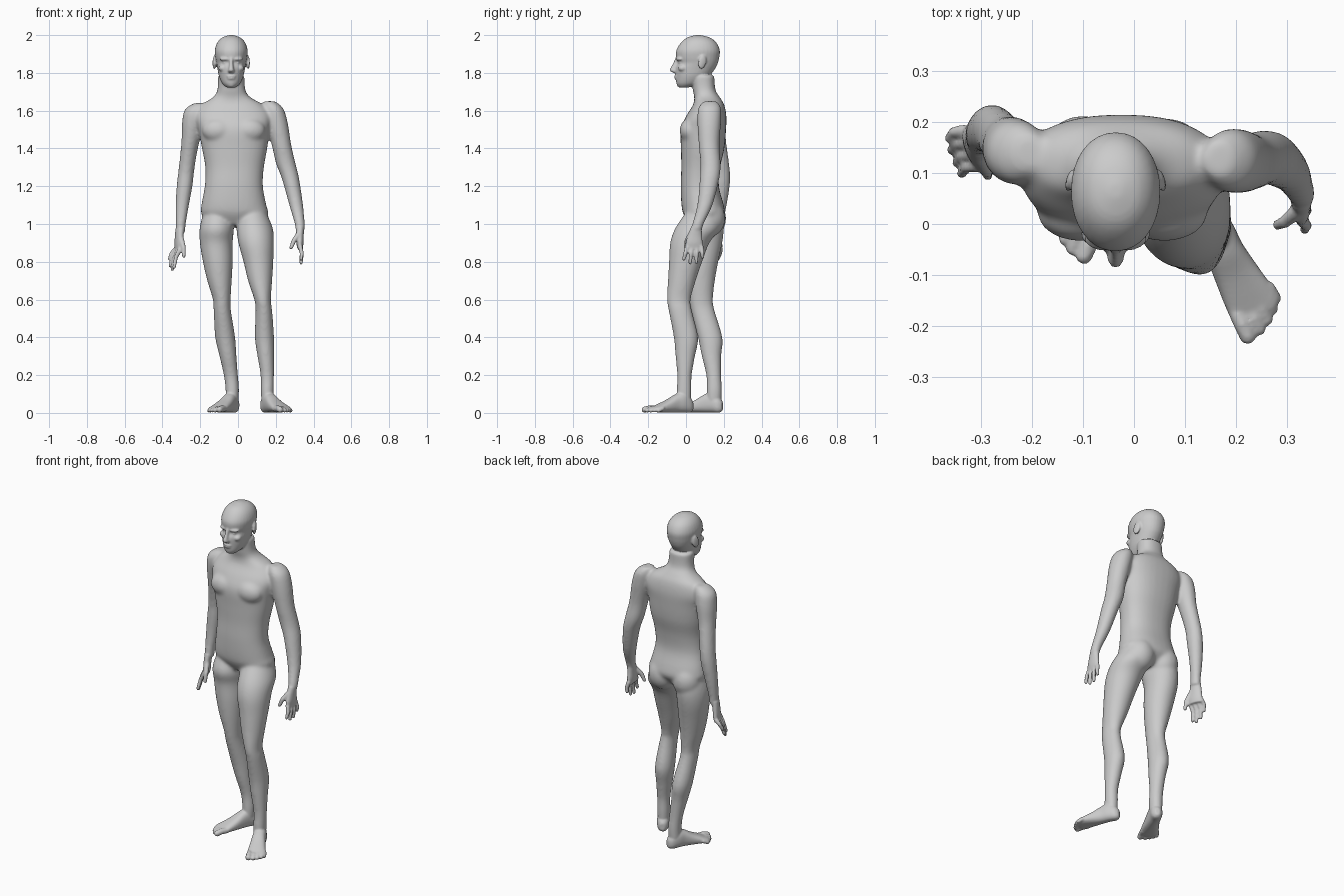
import bpy, bmesh, math
from mathutils import Matrix, Vector


def catmull(a, b, c, d, t):
    return [0.5 * (2*q + (r-p)*t + (2*p-5*q+4*r-s)*t*t + (3*q-p-3*r+s)*t**3)
            for p, q, r, s in zip(a, b, c, d)]


def loft(bm, rings, power=2.0, n=32, steps=4, mat=Matrix()):
    """Closed skin through elliptical rings (x, y, z, rx, ry), splined between rings."""
    last = len(rings) - 1
    path = [catmull(rings[max(i-1, 0)], rings[i], rings[i+1], rings[min(i+2, last)], k/steps)
            for i in range(last) for k in range(steps)] + [rings[-1]]
    loops = []
    for x, y, z, rx, ry in path:
        loop = []
        for k in range(n):
            c, s = math.cos(2*math.pi*k/n), math.sin(2*math.pi*k/n)
            u = math.copysign(abs(c)**(2/power), c)
            v = math.copysign(abs(s)**(2/power), s)
            loop.append(bm.verts.new(mat @ Vector((x + rx*u, y + ry*v, z))))
        loops.append(loop)
    for a, b in zip(loops, loops[1:]):
        for k in range(n):
            bm.faces.new((a[k], a[(k+1) % n], b[(k+1) % n], b[k]))
    bm.faces.new(loops[0][::-1])
    bm.faces.new(loops[-1])


def blob(bm, loc, radii, rot=Matrix()):
    m = Matrix.Translation(loc) @ rot @ Matrix.Diagonal((*radii, 1))
    bmesh.ops.create_uvsphere(bm, u_segments=24, v_segments=14, radius=1, matrix=m)


def digit(bm, pts, r0, r1):
    """Rounded finger or toe: overlapping capsules along a few points."""
    pts = [Vector(p) for p in pts]
    count = len(pts) - 1
    for i in range(count):
        a, b = pts[i], pts[i+1]
        ra, rb = (r0 + (r1-r0)*j/count for j in (i, i+1))
        d = b - a
        m = Matrix.Translation((a+b)/2) @ d.to_track_quat('Z', 'Y').to_matrix().to_4x4()
        bmesh.ops.create_cone(bm, cap_ends=True, segments=16, radius1=ra, radius2=rb,
                              depth=d.length, matrix=m)
        blob(bm, b, (rb, rb, rb))


def fuse(bm, name, voxel, iterations):
    """Melt the overlapping parts into one smooth skin."""
    bmesh.ops.recalc_face_normals(bm, faces=bm.faces)
    me = bpy.data.meshes.new(name)
    bm.to_mesh(me)
    bm.free()
    ob = bpy.data.objects.new(name, me)
    bpy.context.collection.objects.link(ob)
    rm = ob.modifiers.new("fuse", 'REMESH')
    rm.mode, rm.voxel_size, rm.use_smooth_shade = 'VOXEL', voxel, True
    sm = ob.modifiers.new("soften", 'SMOOTH')
    sm.factor, sm.iterations = 0.5, iterations
    dg = bpy.context.evaluated_depsgraph_get()
    ob.data = bpy.data.meshes.new_from_object(ob.evaluated_get(dg))
    ob.data.name = name
    ob.modifiers.clear()
    return ob


core = bmesh.new()

# torso and neck
loft(core, [(-.012, .09, .995, .12, .07), (-.016, .095, 1.05, .176, .108),
            (-.022, .088, 1.1, .172, .112), (-.022, .073, 1.2, .154, .101),
            (-.018, .078, 1.3, .155, .103), (-.018, .088, 1.4, .173, .115),
            (-.022, .092, 1.5, .188, .12), (-.025, .107, 1.57, .2, .107),
            (-.03, .12, 1.63, .165, .083), (-.033, .112, 1.67, .1, .068),
            (-.035, .096, 1.71, .074, .06), (-.036, .088, 1.79, .07, .062)], power=2.3)

# chest and buttock muscles
for x in (-.105, .06):
    blob(core, (x, .022, 1.495), (.085, .056, .065))
for x, y in ((-.1, .125), (.063, .12)):
    blob(core, (x, y, 1.03), (.085, .088, .1))

# left leg, stepping forward
loft(core, [(.075, .09, 1.07, .07, .085), (.088, .062, .98, .096, .118),
            (.096, .02, .9, .094, .104), (.108, -.002, .8, .079, .088),
            (.117, -.022, .7, .064, .074), (.13, -.038, .6, .044, .063),
            (.137, -.03, .54, .044, .062), (.14, 0, .4, .051, .065),
            (.147, -.004, .3, .044, .052), (.155, -.008, .2, .036, .039),
            (.155, -.01, .12, .035, .04), (.155, -.012, .05, .032, .04)])
# right leg
loft(core, [(-.11, .1, 1.07, .07, .085), (-.113, .088, .98, .09, .112),
            (-.115, .092, .9, .087, .1), (-.107, .083, .8, .079, .088),
            (-.098, .078, .7, .065, .075), (-.086, .08, .6, .047, .063),
            (-.083, .09, .54, .046, .062), (-.068, .128, .4, .053, .065),
            (-.053, .135, .3, .045, .052), (-.038, .147, .2, .038, .04),
            (-.03, .15, .12, .036, .041), (-.032, .148, .05, .033, .04)])

# right arm
loft(core, [(-.205, .14, 1.64, .03, .035), (-.226, .14, 1.605, .056, .06),
            (-.238, .145, 1.54, .058, .065), (-.25, .155, 1.45, .049, .057),
            (-.262, .17, 1.37, .044, .052), (-.274, .184, 1.28, .042, .049),
            (-.283, .185, 1.2, .042, .047), (-.295, .178, 1.1, .036, .038),
            (-.303, .166, 1.0, .027, .032), (-.304, .16, .95, .024, .033)])
# left arm
loft(core, [(.165, .128, 1.65, .03, .035), (.186, .125, 1.615, .052, .06),
            (.205, .123, 1.54, .058, .063), (.23, .122, 1.42, .052, .055),
            (.253, .13, 1.32, .052, .054), (.278, .125, 1.24, .046, .052),
            (.308, .1, 1.1, .037, .041), (.327, .063, 1.0, .027, .031),
            (.328, .052, .96, .024, .033)])

base = fuse(core, "body_base", .008, 12)
body = bmesh.new()
body.from_mesh(base.data)
bpy.data.objects.remove(base)

# head
HX = -.036
loft(body, [(HX, -.012, 1.722, .022, .022), (HX, .012, 1.742, .046, .062),
            (HX, .034, 1.78, .064, .088), (HX, .05, 1.825, .073, .106),
            (HX, .062, 1.853, .078, .107), (HX, .062, 1.882, .084, .114),
            (HX, .064, 1.92, .087, .115), (HX, .067, 1.96, .074, .094),
            (HX, .066, 1.987, .048, .06), (HX, .065, 2.0, .012, .014)], power=2.1)

# nose, lips, chin
loft(body, [(HX, -.043, 1.882, .01, .012), (HX, -.053, 1.85, .01, .016),
            (HX, -.061, 1.822, .014, .024), (HX, -.06, 1.81, .018, .024),
            (HX, -.05, 1.798, .012, .012)], n=16)
for z, w in ((1.782, .024), (1.771, .021)):
    blob(body, (HX, -.05, z), (w, .012, .006))
blob(body, (HX, -.03, 1.738), (.022, .019, .015))

# brows, eyes, cheeks, ears
for s in (-1, 1):
    blob(body, (HX + s*.034, -.036, 1.873), (.03, .015, .009), Matrix.Rotation(s*.3, 4, 'Z'))
    blob(body, (HX + s*.033, -.026, 1.854), (.014, .014, .008))
    blob(body, (HX + s*.046, -.018, 1.825), (.022, .024, .018))
    blob(body, (HX + s*.088, .086, 1.857), (.009, .022, .038),
         Matrix.Rotation(s*.3, 4, 'Z') @ Matrix.Rotation(-.2, 4, 'X'))

# left hand: palm, four fingers, thumb
loft(body, [(.328, .055, .985, .023, .029), (.328, .047, .94, .02, .038),
            (.328, .043, .9, .019, .046), (.328, .043, .868, .014, .044)], n=20)
for i, tip in enumerate((.815, .795, .798, .825)):
    y, spread = .008 + .024*i, .006*(i - 1.5)
    digit(body, [(.328, y, .885), (.338, y + spread - .002, .845),
                 (.334, y + spread*1.5 - .006, tip)], .0125, .0095)
digit(body, [(.32, .025, .945), (.295, .004, .91), (.281, -.002, .875)], .015, .01)

# right hand, turned slightly outward
loft(body, [(0, 0, .975, .022, .031), (-.006, -.004, .925, .02, .038),
            (-.008, -.008, .88, .019, .046), (-.01, -.01, .85, .014, .044)], n=20,
     mat=Matrix.Translation((-.308, .16, 0)) @ Matrix.Rotation(.35, 4, 'Z'))
for i, tip in enumerate(((-.338, .098, .772), (-.348, .12, .76),
                         (-.358, .145, .778), (-.362, .168, .815))):
    root = Vector((-.306 - .008*i, .114 + .023*i, .868))
    mid = root.lerp(Vector(tip), .45) + Vector((-.008, .004, 0))
    digit(body, [root, mid, tip], .0125, .0095)
digit(body, [(-.302, .135, .925), (-.288, .105, .875), (-.287, .095, .83)], .015, .01)

# feet with toes (local x = outward, y = up, z = heel to toe)
for heel, s in ((Vector((.135, .035, 0)), 1), (Vector((-.01, .192, 0)), -1)):
    out, fwd = Vector((s*.888, .46, 0)), Vector((s*.46, -.888, 0))
    m = Matrix.Translation(heel) @ Matrix((out, (0, 0, 1), fwd)).transposed().to_4x4()
    loft(body, [(0, .035, 0, .013, .022), (0, .042, .02, .03, .041),
                (0, .055, .06, .036, .053), (-.003, .05, .1, .038, .048),
                (-.003, .036, .15, .044, .034), (-.002, .025, .2, .05, .022),
                (-.001, .02, .225, .05, .016), (0, .018, .24, .042, .012)],
         power=2.4, mat=m)
    toes = ((-.038, .266, .0165), (-.012, .265, .0125), (.009, .255, .012),
            (.027, .242, .0115), (.043, .226, .011))
    for x, t, r in toes:
        digit(body, [m @ Vector((x*.95, .022, .2)), m @ Vector((x, .023, t - .025)),
                     m @ Vector((x*1.03, r + .001, t))], r, r)

fuse(body, "body", .0055, 3)
